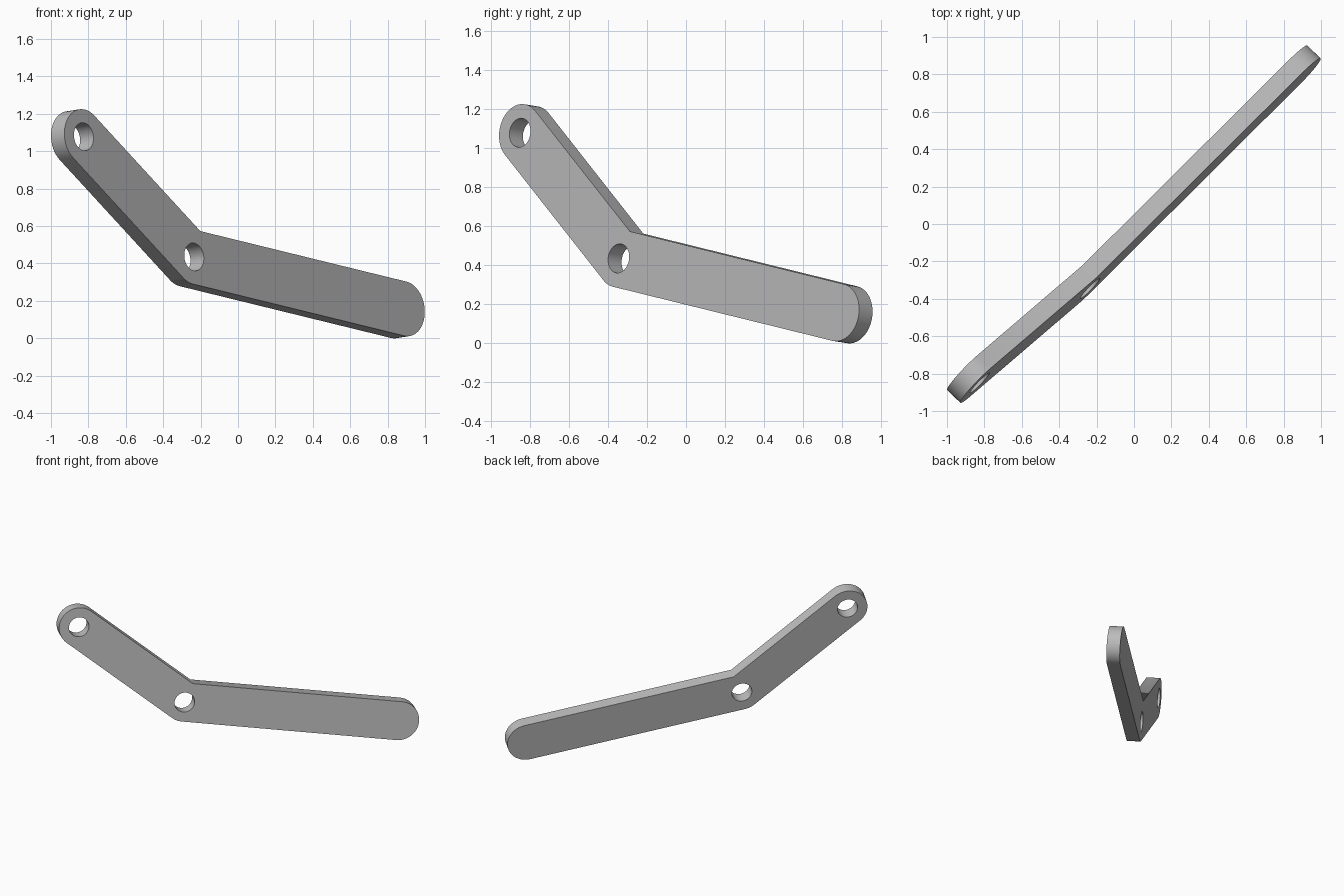
import bpy, bmesh
from math import sin, cos, pi, atan2
from mathutils import Vector, Matrix

cube = bpy.data.objects.get("Cube")
if cube:
    bpy.data.objects.remove(cube, do_unlink=True)

RADIUS, HOLE, THICK = 0.148, 0.075, 0.1

# Centres on the front face: upper pivot, bend pivot, rounded tip
upper = Vector((-0.825, -0.85, 1.078))
bend = Vector((-0.235, -0.345, 0.435))
tip = Vector((0.895, 0.779, 0.158))

# Plate frame: u along the long arm, n out of the front face
u = (tip - bend).normalized()
n = (upper - bend).cross(-u).normalized()
if n.y > 0:
    n.negate()
v = n.cross(u)
to_upper = upper - bend
upper_2d = (to_upper.dot(u), to_upper.dot(v))
tip_2d = ((tip - bend).length, 0)
angle = atan2(upper_2d[1], upper_2d[0])


def arc(centre, radius, start, end, steps):
    """Points on an arc, both ends included."""
    turns = [start + (end - start) * i / steps for i in range(steps + 1)]
    return [(centre[0] + radius * cos(t), centre[1] + radius * sin(t)) for t in turns]


# Outline of two round-ended arms meeting in a sharp inner corner
inner = RADIUS / sin(angle / 2)
outline = arc(tip_2d, RADIUS, -pi / 2, pi / 2, 24)
outline.append((inner * cos(angle / 2), inner * sin(angle / 2)))
outline += arc(upper_2d, RADIUS, angle - pi / 2, angle + pi / 2, 24)
outline += arc((0, 0), RADIUS, angle + pi / 2, 1.5 * pi, 6)
holes = [arc(c, HOLE, 0, 2 * pi, 32)[:-1] for c in (upper_2d, (0, 0))]

# Filled, extruded profile with the two pivot holes
curve = bpy.data.curves.new("lever_profile", "CURVE")
curve.dimensions = "2D"
curve.fill_mode = "BOTH"
curve.extrude = THICK / 2
for loop in [outline] + holes:
    spline = curve.splines.new("POLY")
    spline.points.add(len(loop) - 1)
    for point, (x, y) in zip(spline.points, loop):
        point.co = (x, y, 0, 1)
    spline.use_cyclic_u = True

lever = bpy.data.objects.new("bent_lever", curve)
bpy.context.collection.objects.link(lever)
bpy.ops.object.select_all(action="DESELECT")
lever.select_set(True)
bpy.context.view_layer.objects.active = lever
bpy.ops.object.convert(target="MESH")
lever = bpy.context.object
lever.name = "bent_lever"

# Weld the caps to the rim and place the plate in space
bm = bmesh.new()
bm.from_mesh(lever.data)
bmesh.ops.remove_doubles(bm, verts=bm.verts, dist=0.0001)
frame = Matrix((u, v, n)).transposed().to_4x4()
frame.translation = bend - n * THICK / 2
bmesh.ops.transform(bm, matrix=frame, verts=bm.verts)
bmesh.ops.recalc_face_normals(bm, faces=bm.faces)
bm.to_mesh(lever.data)
bm.free()
bpy.ops.object.shade_smooth_by_angle(angle=0.6)

# Plain grey metal
grey = bpy.data.materials.new("plain_grey")
grey.use_nodes = True
colour = (0.5, 0.5, 0.5, 1)
grey.diffuse_color = colour
grey.node_tree.nodes["Principled BSDF"].inputs["Base Color"].default_value = colour
lever.data.materials.clear()
lever.data.materials.append(grey)
